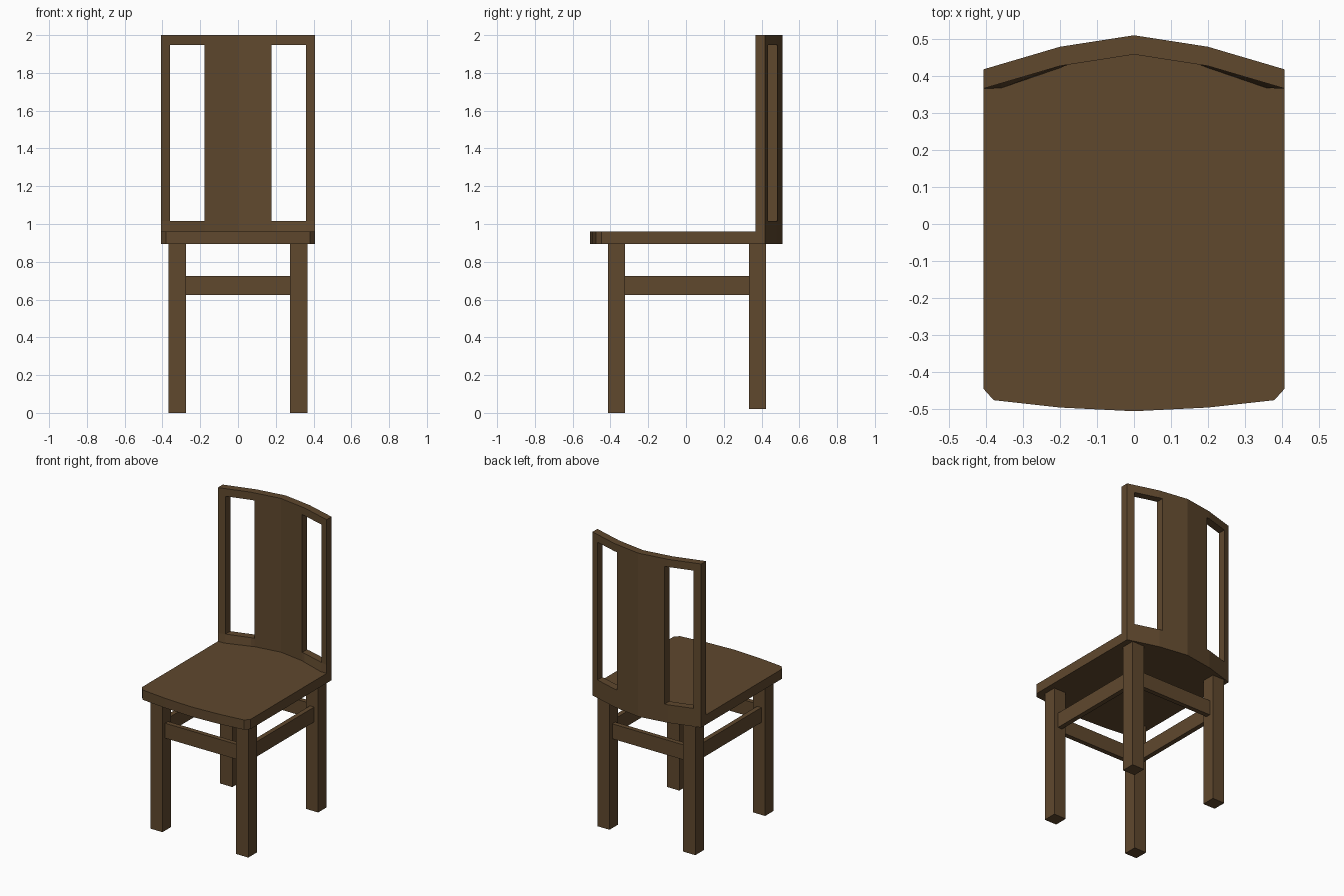
import bpy, bmesh

if "Cube" in bpy.data.objects:
    bpy.data.objects.remove(bpy.data.objects["Cube"])

wood = bpy.data.materials.new("brown_wood")
wood.diffuse_color = (0.115, 0.065, 0.027, 1)
wood.use_nodes = True
wood.node_tree.nodes["Principled BSDF"].inputs["Base Color"].default_value = wood.diffuse_color


def finish(bm, name):
    bmesh.ops.recalc_face_normals(bm, faces=bm.faces)
    mesh = bpy.data.meshes.new(name)
    bm.to_mesh(mesh)
    bm.free()
    mesh.materials.append(wood)
    obj = bpy.data.objects.new(name, mesh)
    bpy.context.collection.objects.link(obj)
    return obj


def box(name, x0, x1, y0, y1, z0, z1):
    bm = bmesh.new()
    bmesh.ops.create_cube(bm, size=1)
    for v in bm.verts:
        v.co = (x1 if v.co.x > 0 else x0,
                y1 if v.co.y > 0 else y0,
                z1 if v.co.z > 0 else z0)
    return finish(bm, name)


def extrude(bm, faces, vec):
    res = bmesh.ops.extrude_face_region(bm, geom=faces)
    moved = [g for g in res["geom"] if isinstance(g, bmesh.types.BMVert)]
    bmesh.ops.translate(bm, verts=moved, vec=vec)


def curve_y(x):
    """Front surface of the faceted, bowed backrest."""
    x = abs(x)
    if x < 0.2:
        return 0.459 - 0.031 * x / 0.2
    return 0.428 - 0.061 * (x - 0.2) / 0.207


DEPTH = 0.052
SEAT_Z, SEAT_TOP = 0.893, 0.959

# Seat: bowed front with clipped corners, bowed back following the backrest
half = [(0.2, -0.497), (0.38, -0.477), (0.407, -0.447),
        (0.407, curve_y(0.407) + DEPTH), (0.2, curve_y(0.2) + DEPTH)]
outline = ([(0, -0.507)] + half + [(0, curve_y(0) + DEPTH)]
           + [(-x, y) for x, y in reversed(half)])
bm = bmesh.new()
face = bm.faces.new([bm.verts.new((x, y, SEAT_Z)) for x, y in outline])
extrude(bm, [face], (0, 0, SEAT_TOP - SEAT_Z))
finish(bm, "seat")

# Backrest: grid with two window openings, extruded backwards
xs = [-0.407, -0.36, -0.2, -0.178, 0, 0.178, 0.2, 0.36, 0.407]
zs = [SEAT_TOP, 1.015, 1.948, 2.0]
bm = bmesh.new()
grid = [[bm.verts.new((x, curve_y(x), z)) for x in xs] for z in zs]
for r in range(len(zs) - 1):
    for c in range(len(xs) - 1):
        middle = abs(xs[c] + xs[c + 1]) / 2
        if r == 1 and 0.178 < middle < 0.36:
            continue
        bm.faces.new((grid[r][c], grid[r][c + 1],
                      grid[r + 1][c + 1], grid[r + 1][c]))
extrude(bm, bm.faces[:], (0, DEPTH, 0))
# Bottom rail leans slightly forward at its foot
for v in bm.verts:
    if v.co.z < 0.98 and abs(v.co.y - curve_y(v.co.x)) < 0.01:
        if abs(abs(v.co.x) - 0.36) < 0.01:
            v.co.y = 0.368
        elif abs(abs(v.co.x) - 0.2) < 0.01:
            v.co.y = 0.423
finish(bm, "backrest")

# Legs and side stretchers
IN, OUT = 0.276, 0.367
MID = (IN + OUT) / 2
T = 0.016
Z0, Z1 = 0.625, 0.726
for side, s in (("left", -1), ("right", 1)):
    x0, x1 = sorted((s * IN, s * OUT))
    box("front_leg_" + side, x0, x1, -0.414, -0.323, 0, SEAT_Z)
    box("back_leg_" + side, x0, x1, 0.333, 0.424, 0.02, SEAT_Z)
    box("side_stretcher_" + side, s * MID - T, s * MID + T,
        -0.323, 0.333, Z0, Z1)

# Front and back stretchers
for name, y in (("front_stretcher", -0.3685), ("back_stretcher", 0.3785)):
    box(name, -IN, IN, y - T, y + T, Z0, Z1)
